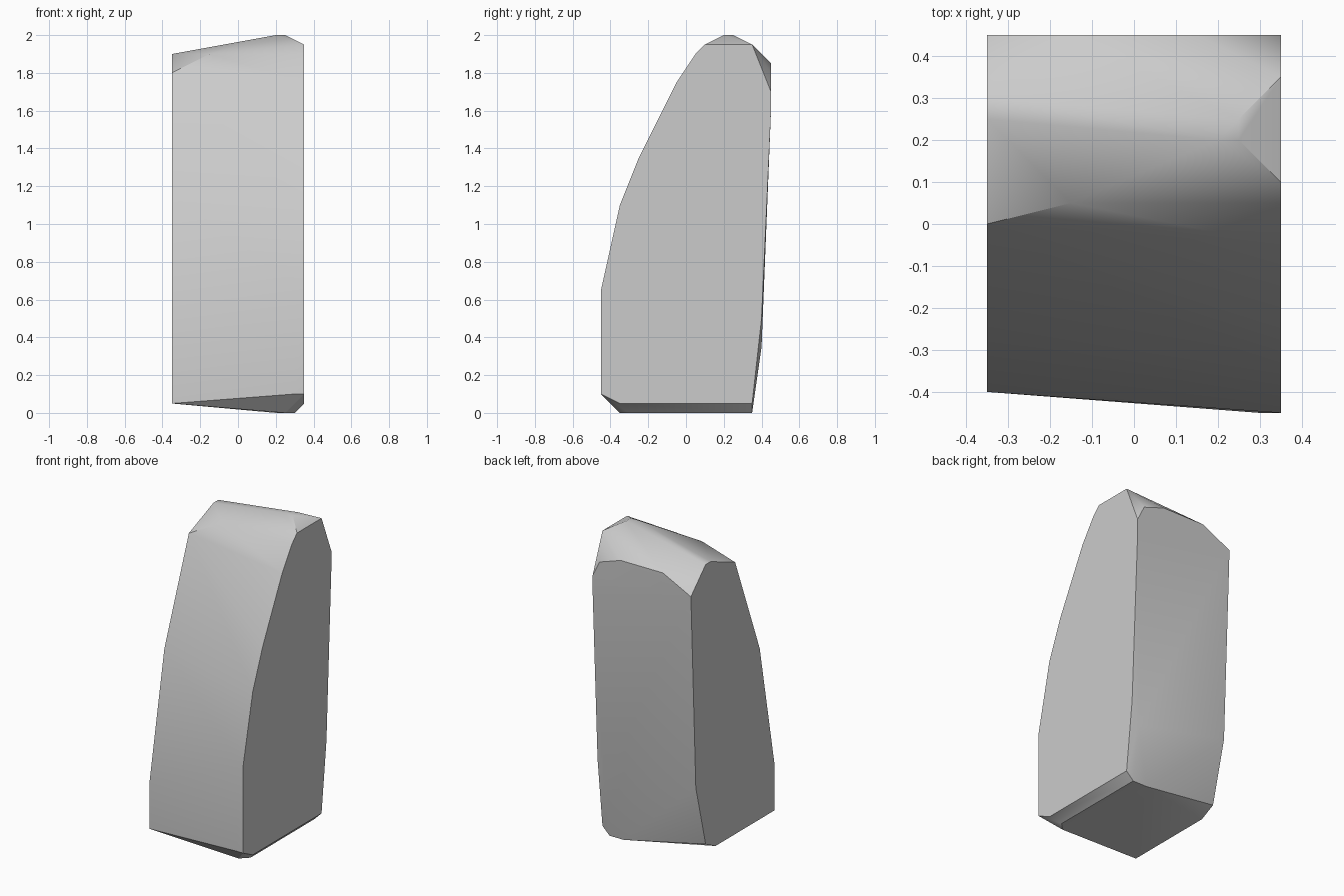
import bpy
import bmesh
import math

cube = bpy.data.objects.get("Cube")
if cube:
    bpy.data.objects.remove(cube, do_unlink=True)

# Flat side outlines as (y, z)
left_side = [(-.45, .1), (-.45, .65), (-.35, 1.1), (-.25, 1.35), (-.05, 1.75),
             (.05, 1.9), (.1, 1.95), (.35, 1.95), (.45, 1.7), (.45, 1.6),
             (.4, .5), (.35, .15), (.35, .05), (-.35, .05)]
right_side = [(-.4, .05), (-.4, .35), (-.25, 1.15), (0, 1.8), (.25, 1.9),
              (.3, 1.9), (.45, 1.75), (.4, .5), (.3, .1), (.2, .05)]

# Ridge, back rim and base corners between the two sides
crown = [(.2, .2, 2), (.25, .2, 2), (.25, .25, 2), (-.15, .05, 1.9)]
back_rim = [(.15, .45, 1.85), (-.15, .45, 1.85), (.3, .45, 1.8),
            (.3, .45, 1.6), (.3, .4, .35)]
base = [(.25, -.35, 0), (.3, -.3, 0), (.3, .35, 0), (.2, .35, 0), (.3, -.45, .1)]

points = [(.35, y, z) for y, z in left_side]
points += [(-.35, y, z) for y, z in right_side]
points += crown + back_rim + base

# Chiselled stone block wrapped around the corners
bm = bmesh.new()
for p in points:
    bm.verts.new(p)
hull = bmesh.ops.convex_hull(bm, input=bm.verts[:])
loose = {g for g in hull["geom_interior"] + hull["geom_unused"]
         if isinstance(g, bmesh.types.BMVert)}
bmesh.ops.delete(bm, geom=list(loose), context='VERTS')
bmesh.ops.dissolve_limit(bm, angle_limit=math.radians(1),
                         verts=bm.verts[:], edges=bm.edges[:])
bmesh.ops.recalc_face_normals(bm, faces=bm.faces[:])
mesh = bpy.data.meshes.new("stone_block")
bm.to_mesh(mesh)
bm.free()
stone = bpy.data.objects.new("stone_block", mesh)
bpy.context.collection.objects.link(stone)

# Pale grey stone
grey = bpy.data.materials.new("pale_grey_stone")
grey.use_nodes = True
colour = (.6, .6, .6, 1)
grey.diffuse_color = colour
grey.node_tree.nodes["Principled BSDF"].inputs["Base Color"].default_value = colour
mesh.materials.append(grey)

# Soft facets with crisp main edges
bpy.ops.object.select_all(action='DESELECT')
stone.select_set(True)
bpy.context.view_layer.objects.active = stone
bpy.ops.object.shade_smooth_by_angle(angle=math.radians(30))
